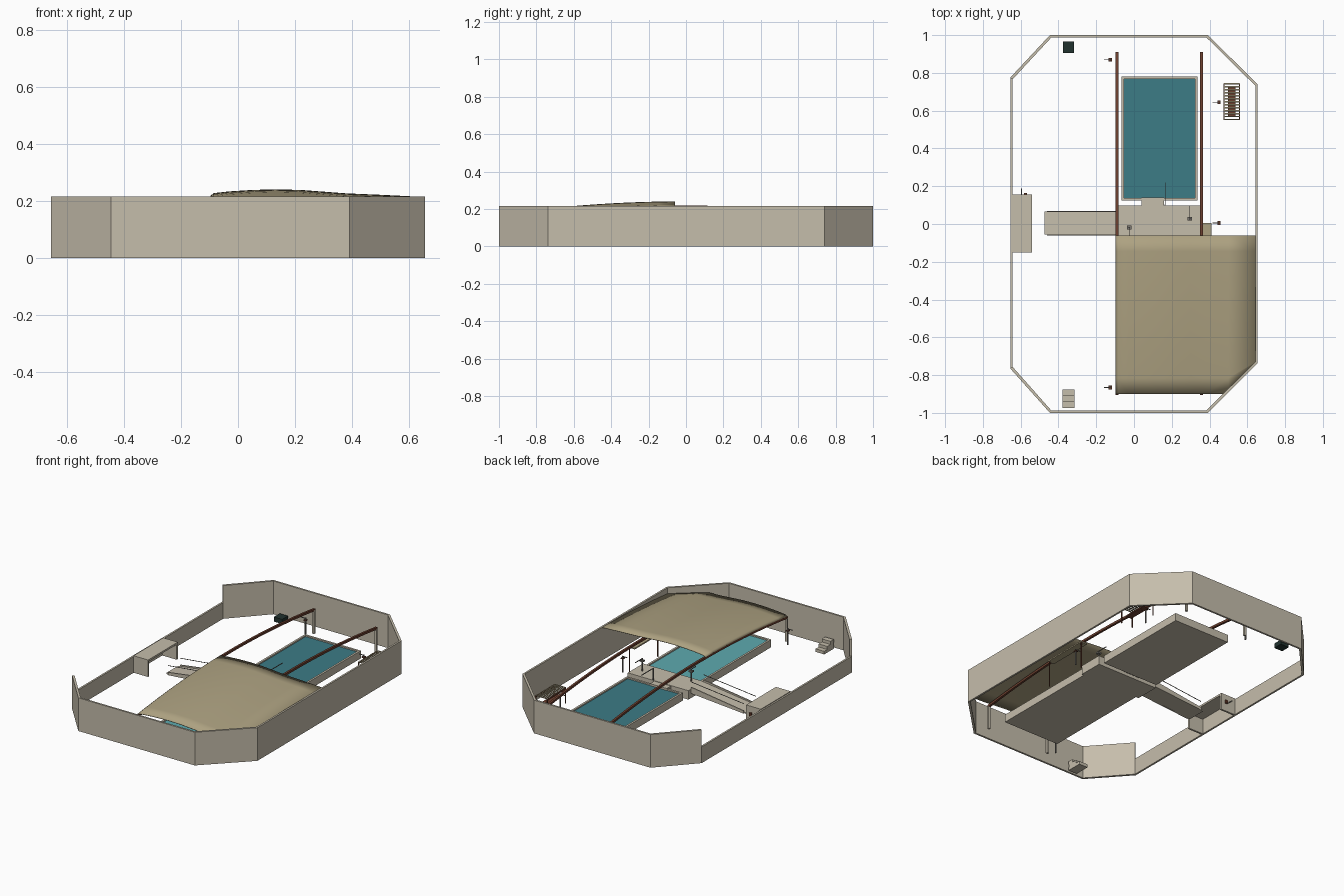
import bpy, bmesh
from mathutils import Vector

cube = bpy.data.objects.get("Cube")
if cube:
    bpy.data.objects.remove(cube, do_unlink=True)


def material(name, rgb):
    m = bpy.data.materials.new(name)
    m.use_nodes = True
    m.diffuse_color = (*rgb, 1)
    m.node_tree.nodes["Principled BSDF"].inputs["Base Color"].default_value = (*rgb, 1)
    return m


STONE = material("beige stone", (0.56, 0.51, 0.41))
CANVAS = material("tan canvas", (0.42, 0.36, 0.22))
DEEP = material("dark water", (0.045, 0.2, 0.24))
LIGHT = material("light water", (0.11, 0.40, 0.43))
WOOD = material("brown wood", (0.15, 0.05, 0.028))
METAL = material("grey metal", (0.2, 0.19, 0.17))
DARK = material("dark green plastic", (0.015, 0.032, 0.028))


def finish(name, bm, mat):
    bmesh.ops.recalc_face_normals(bm, faces=bm.faces)
    mesh = bpy.data.meshes.new(name)
    bm.to_mesh(mesh)
    bm.free()
    mesh.materials.append(mat)
    ob = bpy.data.objects.new(name, mesh)
    bpy.context.collection.objects.link(ob)
    return ob


def prism(name, loop, move, mat):
    """Extrude a closed loop of 3D points along a vector."""
    bm = bmesh.new()
    face = bm.faces.new([bm.verts.new(p) for p in loop])
    out = bmesh.ops.extrude_face_region(bm, geom=[face])
    verts = [v for v in out["geom"] if isinstance(v, bmesh.types.BMVert)]
    bmesh.ops.translate(bm, verts=verts, vec=Vector(move))
    return finish(name, bm, mat)


def box(name, x, y, z, mat):
    loop = [(x[0], y[0], z[0]), (x[1], y[0], z[0]), (x[1], y[1], z[0]), (x[0], y[1], z[0])]
    return prism(name, loop, (0, 0, z[1] - z[0]), mat)


def block(name, cx, cy, w, d, z, mat):
    return box(name, (cx - w / 2, cx + w / 2), (cy - d / 2, cy + d / 2), z, mat)


# Perimeter wall: full height everywhere except the low left-hand run
H = 0.215
plan = [(-0.445, -1), (0.39, -1), (0.655, -0.737), (0.655, 0.74),
        (0.39, 1), (-0.445, 1), (-0.655, 0.775), (-0.655, -0.765)]
for i, p in enumerate(plan):
    q = plan[(i + 1) % len(plan)]
    foot = [(*p, 0), (*q, 0), (q[0] * 0.982, q[1] * 0.988, 0), (p[0] * 0.982, p[1] * 0.988, 0)]
    low = p[0] < -0.6 and q[0] < -0.6
    prism(f"wall_panel_{i + 1}", foot, (0, 0, 0.105 if low else H), STONE)

# Two pools, each a base, a rim and a water surface
PX, RIM = (-0.065, 0.335), 0.013
for tag, py, water in (("back", (0.125, 0.78), DEEP), ("front", (-0.78, -0.06), LIGHT)):
    box(f"{tag}_pool_base", PX, py, (0, 0.03), STONE)
    for side, x in (("left", (PX[1] - RIM, PX[1])), ("right", (PX[0], PX[0] + RIM))):
        box(f"{tag}_pool_{side}_rim", x, py, (0.03, 0.05), STONE)
    for end, y in (("rear", (py[1] - RIM, py[1])), ("near", (py[0], py[0] + RIM))):
        box(f"{tag}_pool_{end}_rim", (PX[0] + RIM, PX[1] - RIM), y, (0.03, 0.05), STONE)
    box(f"{tag}_pool_water", (PX[0] + RIM, PX[1] - RIM), (py[0] + RIM, py[1] - RIM),
        (0.03, 0.042), water)

# Deck between the pools, entry tab and access ramp
box("deck", (-0.085, 0.35), (-0.06, 0.097), (0, 0.058), STONE)
box("entry_step", (0.04, 0.16), (0.097, 0.14), (0.02, 0.055), STONE)
prism("ramp", [(-0.475, -0.055, 0), (-0.085, -0.055, 0.03),
               (-0.085, -0.055, 0.058), (-0.475, -0.055, 0.008)], (0, 0.12, 0), STONE)
for y in (-0.062, 0.063):
    prism("ramp_curb", [(-0.46, y, 0), (-0.085, y, 0.03), (-0.085, y, 0.07), (-0.46, y, 0.018)],
          (0, 0.007, 0), STONE)
    prism("ramp_handrail", [(-0.46, y, 0.06), (-0.085, y, 0.1), (-0.085, y, 0.103), (-0.46, y, 0.063)],
          (0, 0.003, 0), METAL)


def arc(y):
    return 0.222 - 0.07 * y * y


# Curved rails on end posts
RAILS = (("right", -0.09), ("left", 0.357))
for side, x in RAILS:
    ys = [-0.905 + 1.815 * i / 16 for i in range(17)]
    loop = [(x - 0.007, y, arc(y) - 0.004) for y in ys]
    loop += [(x - 0.007, y, arc(y) - 0.018) for y in reversed(ys)]
    prism(f"{side}_rail", loop, (0.014, 0, 0), WOOD)
    for y in (-0.9, 0.905):
        block(f"{side}_rail_post", x, y, 0.014, 0.012, (0, arc(y) - 0.012), STONE)

# Canvas roof: follows the rails, arched across, front left corner cut to fit the wall
arch = [(-0.097, -0.004), (-0.085, 0.006), (-0.03, 0.012), (0.05, 0.017), (0.13, 0.019),
        (0.22, 0.017), (0.3, 0.011), (0.38, 0.005), (0.5, 0), (0.642, -0.007)]
bm = bmesh.new()
rows = []
for i in range(11):
    y = -0.06 - 0.84 * i / 10
    rows.append([bm.verts.new((x, y, arc(y) + h)) for x, h in arch])
for a, b in zip(rows, rows[1:]):
    for j in range(len(arch) - 1):
        bm.faces.new((a[j], a[j + 1], b[j + 1], b[j]))
bmesh.ops.bisect_plane(bm, geom=bm.verts[:] + bm.edges[:] + bm.faces[:],
                       plane_co=(0.642, -0.735, 0), plane_no=(1, -1, 0), clear_outer=True)
roof = finish("canvas_roof", bm, CANVAS)
if sum(p.normal.z for p in roof.data.polygons) < 0:
    roof.data.flip_normals()
solid = roof.modifiers.new("thickness", "SOLIDIFY")
solid.thickness = 0.003
for p in roof.data.polygons:
    p.use_smooth = True

# Small side canopy with slender posts
box("side_canopy", (0.364, 0.41), (-0.3, 0.005), (0.17, 0.178), CANVAS)
for y in (-0.29, 0):
    block("side_canopy_post", 0.405, y, 0.006, 0.006, (0, 0.17), WOOD)

# Counter against the low wall: top, two end panels, control box
box("counter_top", (-0.645, -0.54), (-0.15, 0.155), (0.098, 0.11), STONE)
for y in (-0.15, 0.143):
    box("counter_end", (-0.645, -0.54), (y, y + 0.012), (0, 0.098), STONE)
block("counter_control", -0.575, 0.16, 0.016, 0.01, (0.05, 0.07), WOOD)
block("counter_rail", -0.595, 0.172, 0.004, 0.034, (0.06, 0.064), METAL)

# Stepped seat at the front and dark bin at the back
block("step_lower", -0.347, -0.925, 0.062, 0.098, (0, 0.02), STONE)
block("step_upper", -0.347, -0.94, 0.062, 0.066, (0.02, 0.04), STONE)
block("step_top", -0.347, -0.957, 0.062, 0.034, (0.04, 0.06), STONE)
block("bin", -0.347, 0.935, 0.06, 0.06, (0, 0.03), DARK)

# Slatted table with legs, frame and lower shelf
TX, TY = (0.477, 0.558), (0.553, 0.742)
for x in TX:
    block("table_side", x, sum(TY) / 2, 0.006, 0.19, (0.09, 0.1), WOOD)
    for y in TY:
        block("table_leg", x, y, 0.006, 0.006, (0, 0.1), WOOD)
for i in range(13):
    y = TY[0] + (TY[1] - TY[0]) * i / 12
    block("table_slat", sum(TX) / 2, y, 0.081, 0.007, (0.1, 0.104), CANVAS)
block("table_shelf", 0.517, 0.647, 0.04, 0.16, (0.045, 0.053), WOOD)

# Standing showers around the pools
for x, y in ((-0.125, 0.87), (-0.125, -0.865), (0.45, 0.645), (0.45, 0.005)):
    block("shower_post", x, y, 0.007, 0.007, (0, 0.105), METAL)
    block("shower_arm", x - 0.016, y, 0.036, 0.004, (0.1, 0.104), METAL)
    block("shower_tray", x, y, 0.018, 0.02, (0.088, 0.094), WOOD)

# Deck fittings: short posts with a thin arm running along the depth
for x, y, d in ((0.295, 0.028, 0.07), (-0.025, -0.018, -0.045), (0.165, 0.1, 0.12)):
    block("deck_post", x, y, 0.006, 0.006, (0.058, 0.14), METAL)
    block("deck_arm", x, y + d / 2, 0.004, abs(d), (0.136, 0.14), METAL)
    if x != 0.165:
        block("deck_head", x, y, 0.024, 0.02, (0.12, 0.13), METAL)
